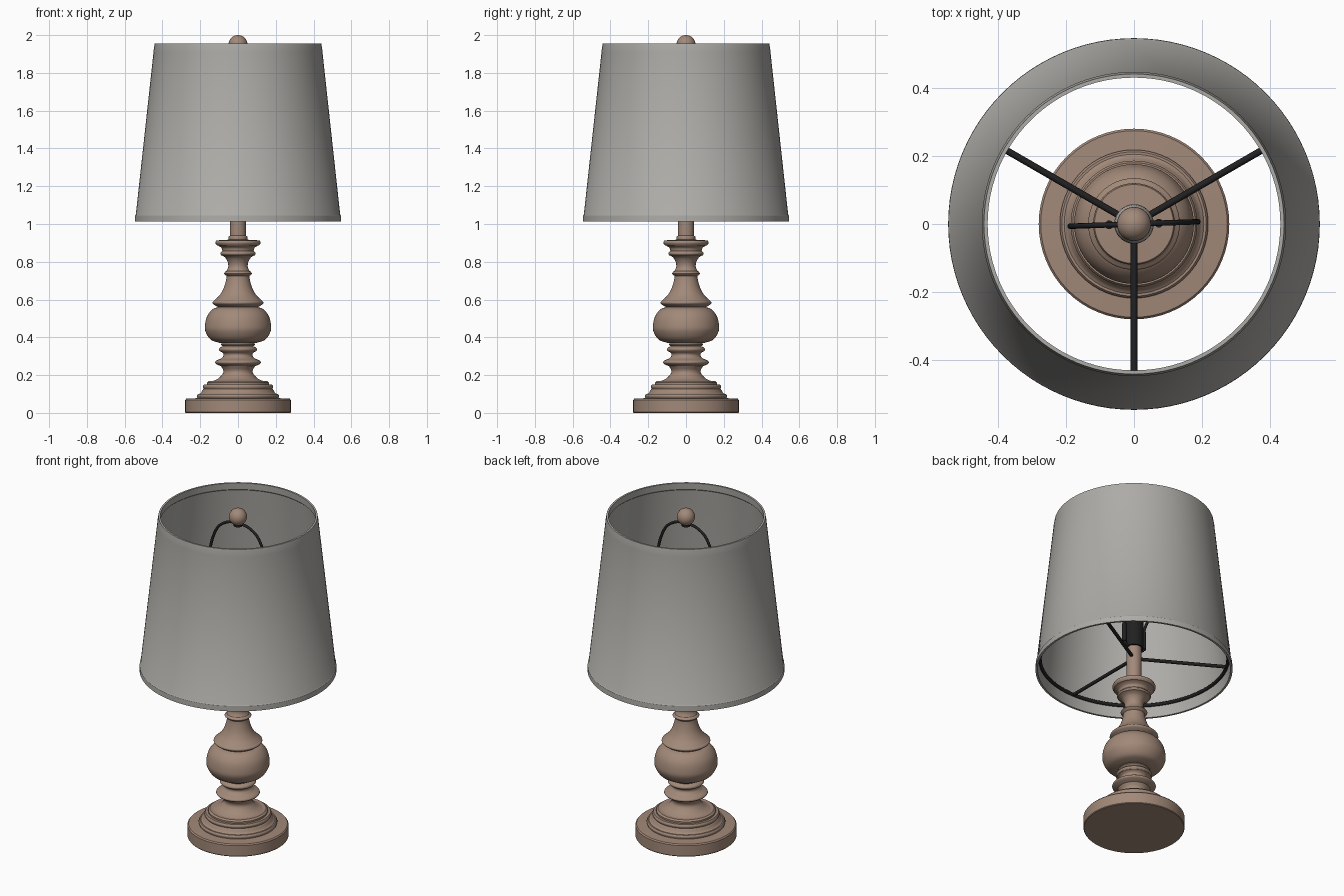
import bpy, bmesh, math
from mathutils import Vector

if "Cube" in bpy.data.objects:
    bpy.data.objects.remove(bpy.data.objects["Cube"])


def material(name, rgb):
    m = bpy.data.materials.new(name)
    m.diffuse_color = (*rgb, 1)
    m.use_nodes = True
    m.node_tree.nodes["Principled BSDF"].inputs["Base Color"].default_value = m.diffuse_color
    return m


WOOD = material("warm taupe", (0.36, 0.25, 0.19))
FABRIC = material("grey linen", (0.42, 0.41, 0.385))
METAL = material("black metal", (0.015, 0.015, 0.016))


def add(name, mesh, mat, angle=35):
    mesh.materials.clear()
    mesh.materials.append(mat)
    mesh.shade_smooth()
    mesh.set_sharp_from_angle(angle=math.radians(angle))
    ob = bpy.data.objects.new(name, mesh)
    bpy.context.collection.objects.link(ob)
    return ob


def smooth(pts, n=5):
    """Catmull-Rom curve through the points."""
    p = [Vector(q) for q in pts]
    p = [2 * p[0] - p[1]] + p + [2 * p[-1] - p[-2]]
    out = []
    for a, b, c, d in zip(p, p[1:], p[2:], p[3:]):
        for i in range(n):
            t = i / n
            out.append(0.5 * (2 * b + (c - a) * t + (2 * a - 5 * b + 4 * c - d) * t * t
                              + (3 * b - a - 3 * c + d) * t ** 3))
    return out + [p[-2]]


def lathe(name, profile, mat, closed=False, steps=64):
    """Turn an (r, z) profile around the z axis."""
    bm = bmesh.new()
    vs = [bm.verts.new((max(r, 0), 0, z)) for r, z in profile]
    pairs = list(zip(vs, vs[1:])) + ([(vs[-1], vs[0])] if closed else [])
    edges = [bm.edges.new(e) for e in pairs]
    bmesh.ops.spin(bm, geom=vs + edges, cent=(0, 0, 0), axis=(0, 0, 1),
                   angle=2 * math.pi, steps=steps)
    bmesh.ops.remove_doubles(bm, verts=bm.verts, dist=1e-5)
    bmesh.ops.recalc_face_normals(bm, faces=bm.faces)
    me = bpy.data.meshes.new(name)
    bm.to_mesh(me)
    bm.free()
    return add(name, me, mat)


def tube(name, pts, radius, mat, cyclic=False):
    cu = bpy.data.curves.new(name, 'CURVE')
    cu.dimensions = '3D'
    cu.bevel_depth = radius
    cu.bevel_resolution = 3
    cu.use_fill_caps = True
    sp = cu.splines.new('POLY')
    sp.points.add(len(pts) - 1)
    for q, p in zip(sp.points, pts):
        q.co = (*p, 1)
    sp.use_cyclic_u = cyclic
    tmp = bpy.data.objects.new(name + "_path", cu)
    me = bpy.data.meshes.new_from_object(tmp)
    bpy.data.objects.remove(tmp)
    return add(name, me, mat, 50)


# Stepped round base
base = [(0, 0), (0.277, 0), (0.28, 0.004), (0.28, 0.068), (0.274, 0.075), (0.215, 0.078)]
base += smooth([(0.215, 0.08), (0.218, 0.09), (0.212, 0.1)], 3)
base += smooth([(0.205, 0.1), (0.195, 0.108), (0.185, 0.125)], 3)
base += smooth([(0.182, 0.127), (0.186, 0.139), (0.18, 0.15)], 3)
base += [(0.165, 0.15), (0.165, 0.16), (0.155, 0.168), (0, 0.168)]
lathe("base", base, WOOD)

# Turned column: each group is one smooth moulding, joined by crisp edges
groups = [
    [(0.14, 0.166), (0.108, 0.18), (0.082, 0.205), (0.078, 0.225), (0.09, 0.247)],
    [(0.105, 0.253), (0.12, 0.263), (0.118, 0.274), (0.1, 0.284)],
    [(0.09, 0.288), (0.078, 0.3), (0.077, 0.312), (0.085, 0.322)],
    [(0.095, 0.325), (0.101, 0.335), (0.096, 0.345), (0.08, 0.353)],
    [(0.085, 0.356), (0.09, 0.362), (0.086, 0.37)],
    [(0.1, 0.371), (0.145, 0.388), (0.172, 0.43), (0.175, 0.465), (0.163, 0.513),
     (0.135, 0.548), (0.105, 0.56)],
    [(0.115, 0.565), (0.132, 0.577), (0.134, 0.587), (0.124, 0.596)],
    [(0.12, 0.6), (0.096, 0.625), (0.076, 0.66), (0.064, 0.7), (0.06, 0.725)],
    [(0.067, 0.73), (0.074, 0.738), (0.067, 0.748)],
    [(0.062, 0.75), (0.052, 0.772), (0.054, 0.797), (0.066, 0.82), (0.082, 0.832)],
    [(0.09, 0.835), (0.094, 0.845), (0.085, 0.855)],
    [(0.083, 0.858), (0.088, 0.874), (0.104, 0.885)],
    [(0.112, 0.887), (0.12, 0.9), (0.116, 0.913)],
    [(0.05, 0.917), (0.05, 0.932), (0.042, 0.938)],
]
column = [(0, 0.16)]
for g in groups:
    column += smooth(g, 4)
column += [(0.042, 1.16), (0, 1.16)]
lathe("turned_column", column, WOOD)

# Tapered drum shade, open at both ends, with hemmed rims
shade = [(0.546, 1.013), (0.545, 1.045), (0.541, 1.05), (0.447, 1.912), (0.447, 1.918),
         (0.441, 1.955), (0.43, 1.955), (0.432, 1.915), (0.437, 1.91),
         (0.532, 1.05), (0.534, 1.013)]
lathe("shade", shade, FABRIC, closed=True, steps=96)

# Wire ring with three spokes low inside the shade
ZR = 1.085
ring = [(0.522 * math.cos(i * math.pi / 32), 0.522 * math.sin(i * math.pi / 32), ZR)
        for i in range(64)]
tube("shade_ring", ring, 0.01, METAL, cyclic=True)
for i, deg in enumerate((30, 150, 270)):
    c, s = math.cos(math.radians(deg)), math.sin(math.radians(deg))
    tube(f"spoke_{i + 1}", [(0.035 * c, 0.035 * s, ZR), (0.525 * c, 0.525 * s, ZR)], 0.01, METAL)

# Socket and slim bulb
lathe("socket", [(0, 1.15), (0.05, 1.15), (0.054, 1.16), (0.054, 1.33), (0.045, 1.345), (0, 1.345)], METAL)
lathe("bulb", smooth([(0.035, 1.34), (0.05, 1.4), (0.058, 1.48), (0.045, 1.54), (0, 1.565)]), FABRIC)

# Harp: wire loop from the socket up to the finial, with sleeves at its feet
half = [(0.04, 1.15), (0.07, 1.17), (0.073, 1.28), (0.11, 1.38), (0.17, 1.5), (0.188, 1.62),
        (0.178, 1.74), (0.135, 1.85), (0.07, 1.9), (0, 1.91)]
path = [(x, 0, z) for x, z in half] + [(-x, 0, z) for x, z in half[-2::-1]]
harp = [tube("harp", smooth(path), 0.008, METAL)]
for side, sx in (("left", -1), ("right", 1)):
    harp.append(tube(f"harp_sleeve_{side}", [(0.073 * sx, 0, 1.17), (0.073 * sx, 0, 1.28)], 0.013, METAL))
for ob in harp:
    ob.rotation_euler.z = math.radians(2)

# Finial ball on a short dark stem
lathe("finial_stem", [(0, 1.895), (0.024, 1.895), (0.024, 1.908), (0.014, 1.912), (0.014, 1.925), (0, 1.925)], METAL, steps=24)
ball = [(0.05 * math.sin(a * math.pi / 16), 1.95 - 0.05 * math.cos(a * math.pi / 16)) for a in range(17)]
lathe("finial", ball, WOOD, steps=32)
